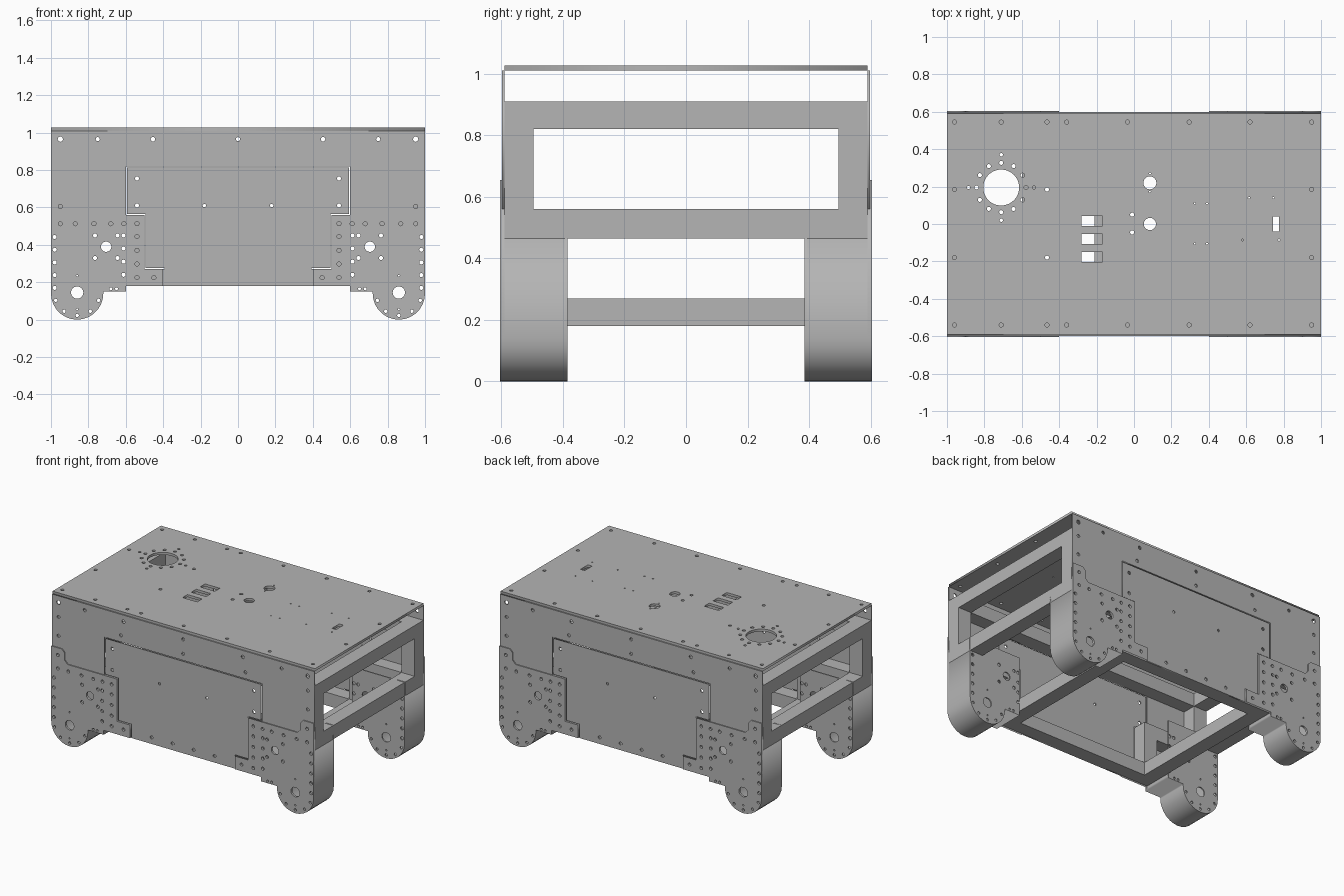
import bpy
from math import cos, sin, pi, radians

cube = bpy.data.objects.get("Cube")
if cube:
    bpy.data.objects.remove(cube, do_unlink=True)

GREY = (0.46, 0.46, 0.46, 1)
steel = bpy.data.materials.new("plain grey metal")
steel.use_nodes = True
steel.diffuse_color = GREY
steel.node_tree.nodes["Principled BSDF"].inputs["Base Color"].default_value = GREY


def add_object(name, mesh):
    mesh.name = name
    mesh.materials.clear()
    mesh.materials.append(steel)
    obj = bpy.data.objects.new(name, mesh)
    bpy.context.collection.objects.link(obj)
    return obj


def box(name, x, y, z):
    """Box spanning the given (low, high) ranges."""
    bpy.ops.mesh.primitive_cube_add(size=1)
    obj = bpy.context.object
    obj.name = obj.data.name = name
    spans = (x, y, z)
    for v in obj.data.vertices:
        v.co = [(hi + lo) / 2 + c * (hi - lo) for c, (lo, hi) in zip(v.co, spans)]
    obj.data.materials.append(steel)
    return obj


def circle(x, y, r, sides=16):
    return [(x + r * cos(2 * pi * i / sides), y + r * sin(2 * pi * i / sides))
            for i in range(sides)]


def rect(x, y, w, h):
    return [(x - w, y - h), (x + w, y - h), (x + w, y + h), (x - w, y + h)]


def plate(name, outline, holes, low, high, upright=True):
    """Flat sheet with cut-outs, between two y values (or z values if lying)."""
    curve = bpy.data.curves.new(name, 'CURVE')
    curve.dimensions = '2D'
    curve.fill_mode = 'BOTH'
    curve.extrude = (high - low) / 2
    for loop in [outline] + holes:
        spline = curve.splines.new('POLY')
        spline.points.add(len(loop) - 1)
        for point, (u, v) in zip(spline.points, loop):
            point.co = (u, v, 0, 1)
        spline.use_cyclic_u = True
    helper = bpy.data.objects.new(name + "_curve", curve)
    bpy.context.collection.objects.link(helper)
    graph = bpy.context.evaluated_depsgraph_get()
    mesh = bpy.data.meshes.new_from_object(helper.evaluated_get(graph))
    bpy.data.objects.remove(helper, do_unlink=True)
    obj = add_object(name, mesh)
    middle = (low + high) / 2
    if upright:
        obj.rotation_euler.x = pi / 2
        obj.location.y = middle
    else:
        obj.location.z = middle
    return obj


def both(points):
    """Repeat points on the other side of the centre line."""
    return list(points) + [(-p[0], *p[1:]) for p in points]


BOLT, PIN = 0.011, 0.005
INNER, FACE, OUTER = 0.59, 0.598, 0.605
TUBE = (0.495, INNER)
LOW, MID, TOP = (0.18, 0.27), (0.465, 0.56), (0.82, 0.91)

# Tube frame: bottom ring, end portals and upper rails
for s, side in ((-1, "right"), (1, "left")):
    def span(lo, hi):
        return tuple(sorted((s * lo, s * hi)))
    box(side + "_low_cross_tube", span(0.5, 0.6), (-INNER, INNER), LOW)
    box(side + "_middle_end_tube", span(0.9, 1), (-INNER, INNER), MID)
    box(side + "_upper_end_tube", span(0.9, 1), (-INNER, INNER), TOP)
    box(side + "_upper_cross_tube", span(0.125, 0.21), (-INNER, INNER), TOP)
    for t, end in ((-1, "front"), (1, "back")):
        depth = tuple(sorted((t * TUBE[0], t * TUBE[1])))
        name = end + "_" + side
        box(name + "_corner_post", span(0.9, 1), depth, (MID[0], TOP[1]))
        box(name + "_inner_post", span(0.5, 0.6), depth, (LOW[1], MID[0]))
        box(name + "_middle_rail", span(0.5, 1), depth, MID)
for t, end in ((-1, "front"), (1, "back")):
    depth = tuple(sorted((t * TUBE[0], t * TUBE[1])))
    box(end + "_low_rail", (-0.6, 0.6), depth, LOW)
    box(end + "_upper_rail", (-1, 1), depth, TOP)

# Leg outline: rounded foot, then a step towards the middle
FOOT_X, FOOT_Z, FOOT_R = 0.86, 0.145, 0.14
foot = [(FOOT_X + FOOT_R * cos(a), FOOT_Z + FOOT_R * sin(a) - 0.005)
        for a in (-pi * i / 14 for i in range(15))]
sole = foot + [(0.72, 0.15), (0.6, 0.15)]
leg_outline = sole + [(0.6, 0.18), (0.4, 0.18), (0.4, 0.27), (0.5, 0.27), (0.5, 0.56),
                      (0.875, 0.56), (0.9, 0.585), (0.9, 0.635), (0.92, 0.655), (1, 0.655)]
inner_outline = sole + [(0.6, 0.56), (1, 0.56)]
skin_outer = [(1, 0.465)] + sole + [(0.6, 0.18)]
skin = skin_outer + [(0.608, 0.18), (0.608, 0.157), (0.727, 0.157)]
skin += [(FOOT_X + (x - FOOT_X) * 0.95, FOOT_Z + (z - FOOT_Z) * 0.95)
         for x, z in reversed(foot)] + [(0.993, 0.465)]

# Leg bolt pattern: axle holes, bearing bolts, edge columns and foot arc
shared = [(0.705, 0.39, 0.028), (FOOT_X, FOOT_Z, 0.033),
          (FOOT_X, 0.235, PIN), (FOOT_X, 0.055, PIN), (0.65, 0.165, 0.008), (0.68, 0.165, 0.008)]
shared += [(x, z, BOLT) for x in (0.645, 0.765) for z in (0.33, 0.45)]
shared += [(0.98, 0.17 + 0.068 * i, BOLT) for i in range(5)]
shared += [(0.612, 0.24 + 0.07 * i, BOLT) for i in range(4)]
shared += [(FOOT_X + 0.122 * cos(radians(a)), FOOT_Z + 0.122 * sin(radians(a)), 0.009)
           for a in (-160, -125, -90, -55, -20)]
outer_only = [(0.54, 0.225 + 0.073 * i, BOLT) for i in range(4)] + [(0.45, 0.225, BOLT)]
outer_only += [(x, 0.513, BOLT) for x in (0.54, 0.61, 0.68, 0.77, 0.87, 0.95)]
outer_only += [(0.95, 0.605, BOLT)]

# Side panel, with an opening for the access panel
side_outline = [(-1, 0.56), (-0.6, 0.56), (-0.6, 0.82), (0.6, 0.82),
                (0.6, 0.56), (1, 0.56), (1, 1.01), (-1, 1.01)]
side_bolts = both([(0.95, 0.605, BOLT), (0.95, 0.735, BOLT), (0.95, 0.865, BOLT),
                   (0.475, 0.865, BOLT), (0.95, 0.965, 0.014), (0.75, 0.965, BOLT),
                   (0.455, 0.965, 0.012)])
side_bolts += [(0, z, BOLT) for z in (0.865, 0.965)]

# Access panel, stepped to clear the legs
half = [(0.394, 0.18), (0.394, 0.275), (0.494, 0.275),
        (0.494, 0.566), (0.593, 0.566), (0.593, 0.813)]
access_outline = half + [(-x, z) for x, z in reversed(half)]
access_bolts = both([(0.54, 0.755, BOLT), (0.54, 0.61, BOLT), (0.18, 0.61, 0.009),
                     (0.08, 0.225, BOLT), (0.24, 0.225, BOLT)])


def flip(points, s):
    return [(s * x, z) for x, z in points]


def drill(bolts, s=1):
    return [circle(s * x, z, r) for x, z, r in bolts]


for t, end in ((-1, "front"), (1, "back")):
    def sheet(name, outline, holes, lo, hi):
        plate(end + "_" + name, outline, holes, *sorted((t * lo, t * hi)))
    sheet("side_panel", side_outline, drill(side_bolts), INNER, FACE)
    sheet("access_panel", access_outline, drill(access_bolts), INNER, FACE)
    for s, side in ((-1, "right"), (1, "left")):
        sheet(side + "_outer_leg_plate", flip(leg_outline, s),
              drill(shared + outer_only, s), INNER, OUTER)
        sheet(side + "_inner_leg_plate", flip(inner_outline, s), drill(shared, s), 0.385, 0.393)
        sheet(side + "_leg_skin", flip(skin, s), [], 0.386, 0.6)

# Deck with mast hole, slots, cable holes and edge bolts
deck_bolts = [(x, y, BOLT) for y in (-0.54, 0.545)
              for x in (-0.96, -0.71, -0.465, -0.36, -0.035, 0.295, 0.62, 0.95)]
deck_bolts += [(x, y, BOLT) for x in (-0.96, -0.465, 0.95) for y in (-0.18, 0.185)]
MAST = (-0.71, 0.195)
for i in range(12):
    a = pi * i / 6
    deck_bolts.append((MAST[0] + 0.132 * cos(a), MAST[1] + 0.132 * sin(a), BOLT))
    if i % 3 == 0:
        deck_bolts.append((MAST[0] + 0.175 * cos(a), MAST[1] + 0.175 * sin(a), 0.009))
deck_bolts += [(0.085, 0.22, 0.035), (0.085, 0, 0.033), (-0.01, 0.05, BOLT), (-0.01, -0.045, BOLT)]
deck_bolts += [(x, y, PIN) for x in (0.325, 0.39) for y in (-0.105, 0.11)]
deck_bolts += [(0.085, 0.27, PIN), (0.085, 0.172, PIN), (0.615, 0.14, PIN), (0.745, 0.14, PIN),
               (0.58, -0.085, PIN), (0.775, -0.085, PIN)]
openings = [circle(*MAST, 0.096, 48), rect(0.76, 0, 0.016, 0.04)]
openings += [rect(-0.225, y, 0.056, 0.027) for y in (0.016, -0.08, -0.176)]
plate("deck", rect(0, 0, 1, INNER), drill(deck_bolts) + openings, 1.01, 1.027, upright=False)
